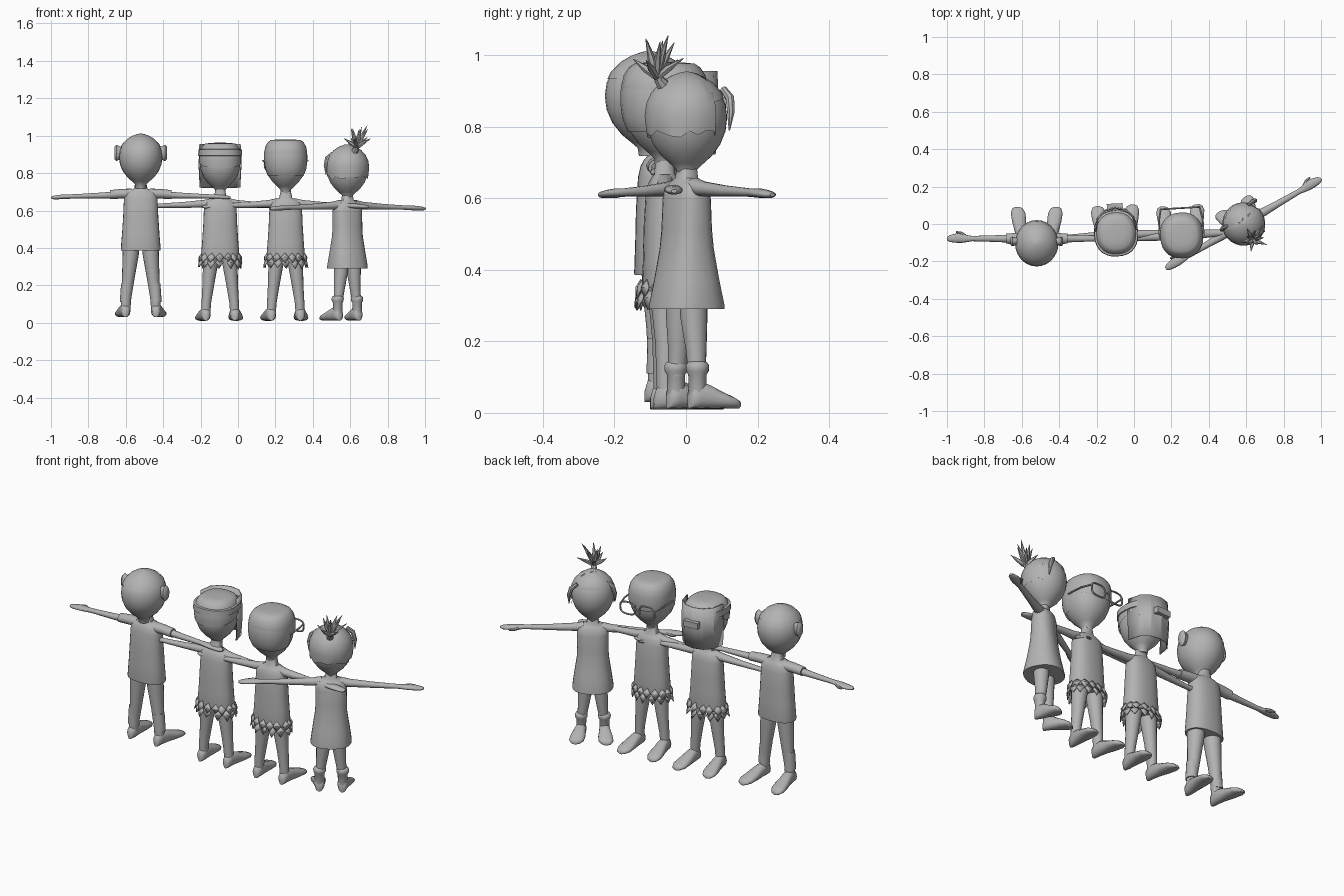
import bpy, bmesh, math, random
from mathutils import Vector, Matrix

if "Cube" in bpy.data.objects:
    bpy.data.objects.remove(bpy.data.objects["Cube"])
random.seed(3)

mat = bpy.data.materials.new("plain grey")
mat.diffuse_color = (0.45, 0.45, 0.45, 1)
mat.use_nodes = True
mat.node_tree.nodes["Principled BSDF"].inputs["Base Color"].default_value = mat.diffuse_color
place = Matrix()          # current figure's position and turn


def finish(name, bm, angle=40, thick=0):
    bmesh.ops.recalc_face_normals(bm, faces=bm.faces)
    bm.transform(place)
    me = bpy.data.meshes.new(name)
    bm.to_mesh(me)
    bm.free()
    me.materials.append(mat)
    ob = bpy.data.objects.new(name, me)
    bpy.context.collection.objects.link(ob)
    if thick:
        m = ob.modifiers.new("thickness", 'SOLIDIFY')
        m.thickness = thick
        m.offset = 0
    bpy.ops.object.select_all(action='DESELECT')
    bpy.context.view_layer.objects.active = ob
    ob.select_set(True)
    bpy.ops.object.shade_smooth_by_angle(angle=math.radians(angle))
    return ob


def skin(bm, rings, caps=True):
    vs = [[bm.verts.new(p) for p in r] for r in rings]
    n = len(vs[0])
    for a, b in zip(vs, vs[1:]):
        for i in range(n):
            bm.faces.new((a[i], a[(i + 1) % n], b[(i + 1) % n], b[i]))
    if caps:
        bm.faces.new(vs[0])
        bm.faces.new(vs[-1])
    return bm


def tube(name, secs, axis='z', n=20, e=1.0, cut=None, jag=0):
    """Loft of (x, y, z, r1, r2) sections across an axis; e < 1 is boxier."""
    rings = []
    for x, y, z, r1, r2 in secs:
        ring = []
        for i in range(n):
            t = 2 * math.pi * i / n
            c, s = math.cos(t), math.sin(t)
            u = r1 * math.copysign(abs(c) ** e, c)
            v = r2 * math.copysign(abs(s) ** e, s)
            off = {'z': (u, v, 0), 'x': (0, u, v), 'y': (u, 0, v)}[axis]
            ring.append(Vector((x, y, z)) + Vector(off))
        rings.append(ring)
    bm = skin(bmesh.new(), rings)
    for co, no in cut or []:
        bmesh.ops.bisect_plane(bm, geom=bm.verts[:] + bm.edges[:] + bm.faces[:],
                               plane_co=co, plane_no=no, clear_inner=True)
    if jag:         # ragged lower rim
        for v in bm.verts:
            if v.is_boundary:
                v.co.z += random.uniform(-jag, jag * .3)
    return finish(name, bm, 50)


def strand(name, pts, radii, n=8):
    """Round rod along a path."""
    pts = [Vector(p) for p in pts]
    last = len(pts) - 1
    loop = last > 2 and (pts[0] - pts[-1]).length < 1e-4
    rings = []
    for i, p in enumerate(pts):
        d = pts[1] - pts[-2] if loop and i in (0, last) else pts[min(i + 1, last)] - pts[max(i - 1, 0)]
        d.normalize()
        u = d.cross(Vector((.05, 1, .1))).normalized()
        v = d.cross(u)
        rings.append([p + radii[i] * (math.cos(2 * math.pi * k / n) * u + math.sin(2 * math.pi * k / n) * v)
                      for k in range(n)])
    return finish(name, skin(bmesh.new(), rings, not loop))


# head profile: (height from centre, width), both relative to the radius
ROUND = [(-1.35, .23), (-1.16, .26), (-1.02, .42), (-.85, .62), (-.58, .83), (-.27, .96), (.05, 1.0), (.35, .96),
         (.6, .84), (.82, .63), (.97, .38), (1.05, .15), (1.07, .02)]
FLAT = ROUND[:7] + [(.35, 1.0), (.6, .94), (.78, .82), (.86, .7), (.89, .4), (.9, .02)]


def head(name, prof, y, c, rx, ry, e=1.0, s=1.0, cut=None, jag=0):
    secs = [(0, y, c + .12 * h * s, rx * w * s, ry * w * s) for h, w in prof]
    return tube(name, secs, n=28, e=e, cut=cut, jag=jag)


def limbs(sz, reach, hip, foot, stance, toe, leg_r, splay=.015, sleeve=False, sock=False):
    for k, side in ((-1, "left"), (1, "right")):
        # arm with flat hand
        tube(side + "_arm", [(k * x * reach, y, sz + dz, a, b) for x, y, dz, a, b in (
            (.10, 0, .002, .028, .025), (.20, 0, -.004, .024, .021), (.45, 0, -.01, .018, .016),
            (.72, 0, -.014, .014, .012), (.78, 0, -.015, .019, .012), (.84, .003, -.016, .026, .013),
            (.91, .002, -.018, .024, .012), (.97, 0, -.02, .018, .01), (1, 0, -.02, .008, .005))], 'x', 14)
        strand(side + "_thumb", [(k * reach * .80, .015, sz - .016), (k * reach * .85, .03, sz - .018),
                                 (k * reach * .90, .036, sz - .02)], [.01, .009, .004])
        if sleeve:
            tube(side + "_sleeve", [(k * .05, 0, sz, .034, .027), (k * .10, 0, sz, .03, .026),
                                    (k * .165, 0, sz - .005, .027, .024)], 'x', 16)
        # leg
        ax = stance
        tube(side + "_leg", [(k * ax * .62, 0, hip + .03, leg_r * 1.25, leg_r * 1.3),
                             (k * ax * .66, 0, hip - .03, leg_r * 1.2, leg_r * 1.25),
                             (k * ax * .82, .002, (hip + foot) / 2 + .02, leg_r * .92, leg_r * .95),
                             (k * ax * .95, 0, foot + .1, leg_r * .76, leg_r * .8),
                             (k * ax, 0, foot + .025, leg_r * .7, leg_r * .75)], n=16)
        # foot, splayed a little
        tube(side + "_foot", [(k * (ax + max(t, 0) * splay), toe * t, foot + h, w, h) for t, w, h in (
            (-.22, .01, .016), (-.17, .021, .03), (0, .027, .038), (.25, .031, .034), (.55, .038, .024),
            (.8, .039, .017), (.95, .028, .012), (1, .01, .006))], 'y', 16, .85)
        if sleeve:      # trouser cuff
            tube(side + "_cuff", [(k * ax * .93, 0, foot + .18, .029, .031),
                                  (k * ax, 0, foot + .08, .03, .032)], n=16)
        if sock:
            tube(side + "_sock", [(k * ax, 0, foot + h, r, r) for h, r in (
                (.03, .025), (.095, .026), (.105, .032), (.12, .033), (.13, .027), (.132, .02))], n=16)


def leaf_skirt(z, rx, ry):
    bm = bmesh.new()
    for row, (z0, ln, flare, count) in enumerate(((z + .028, .05, .016, 15), (z, .052, .017, 14))):
        for i in range(count):
            t = 2 * math.pi * (i + .5 * row) / count + random.uniform(-.08, .08)
            o = Vector((math.cos(t), math.sin(t), 0))
            w = Vector((-o.y * rx, o.x * ry, 0)).normalized() * .022
            top = Vector((o.x * rx, o.y * ry, z0))
            mid = top + o * flare * .6 - Vector((0, 0, ln * .45))
            tip = top + o * flare * random.uniform(.5, 1.4) - Vector((0, 0, ln * random.uniform(.9, 1.15)))
            a, b, c, d, m = [bm.verts.new(p) for p in (top, mid - w, tip, mid + w, mid + o * .005)]
            for f in ((a, b, m), (b, c, m), (c, d, m), (d, a, m)):
                bm.faces.new(f)
    finish("leaf_skirt", bm, 25, .004)


def torso(name, hem, sz, prof):
    tube(name, [(0, 0, hem + (sz - hem) * t, a, b) for t, a, b in prof], n=28, e=.85)


def box(name, loc, size):
    bm = bmesh.new()
    bmesh.ops.create_cube(bm, size=1)
    bm.transform(Matrix.Translation(loc) @ Matrix.Diagonal((*size, 1)))
    finish(name, bm)


SHIRT = [(0, .106, .066), (.02, .107, .067), (.3, .1, .064), (.6, .094, .062), (.9, .09, .056),
         (1.0, .086, .049), (1.05, .066, .041), (1.09, .036, .031), (1.25, .026, .026)]
VEST = [(t, a * .97, b * .94) for t, a, b in SHIRT]

# ---- first figure: shirt, trousers, big ears
place = Matrix.Translation((-.52, -.078, 0))
torso("shirt", .385, .69, SHIRT)
limbs(.69, .48, .39, .03, .082, .17, .036, .022, sleeve=True)
head("head", ROUND, -.025, .88, .116, .124)
head("hair_cap", ROUND, -.025, .88, .116, .124, s=1.025, cut=[((0, -.02, .94), (0, -.05, 1))])
for k in (-1, 1):
    tube("ear", [(k * x, -.015, .908, a, b) for x, a, b in (
        (.098, .018, .03), (.118, .022, .038), (.13, .026, .044), (.139, .02, .034), (.141, .006, .01))], 'x', 16)

# ---- second figure: face shield and leaf skirt
place = Matrix.Translation((-.095, -.06, 0)) @ Matrix.Rotation(.05, 4, 'Z')
torso("vest", .34, .64, VEST)
limbs(.64, .445, .35, .01, .078, .16, .034)
leaf_skirt(.345, .1, .065)
head("head", FLAT, .01, .85, .108, .114, .9)
head("hair", FLAT, .01, .852, .11, .116, .88, s=1.03, cut=[((0, .01, .86), (0, -.3, 1))])
tube("shield_strap", [(0, .01, z, r, r * 1.05) for z, r in (
    (.892, .112), (.894, .118), (.926, .116), (.928, .11))], n=28, e=.85)
bm = bmesh.new()
rows = [[bm.verts.new((sx * math.cos(math.pi * i / 6), .025 + dp * math.sin(math.pi * i / 6) ** .8, z))
         for i in range(7)] for z, sx, dp in ((.955, .108, .12), (.84, .112, .125), (.722, .106, .115))]
for a, b in zip(rows, rows[1:]):
    for i in range(6):
        bm.faces.new((a[i], a[i + 1], b[i + 1], b[i]))
finish("face_shield", bm, 20, .006)
box("shield_window", (0, .152, .865), (.085, .035, .034))

# ---- third figure: spectacles and leaf skirt
place = Matrix.Translation((.255, -.06, 0)) @ Matrix.Rotation(.06, 4, 'Z')
torso("vest", .34, .64, VEST)
limbs(.64, .445, .35, .01, .078, .16, .034)
leaf_skirt(.345, .1, .065)
head("head", FLAT, 0, .852, .11, .115, .92)
head("hair", [(h + (.12 if h > .3 else 0), w) for h, w in FLAT], 0, .855, .112, .118, .87, s=1.03,
     cut=[((0, 0, .87), (0, .3, 1))])
# back of the hair hangs lower than the fringe
head("back_hair", FLAT, -.002, .857, .112, .118, .87, s=1.03,
     cut=[((0, 0, 0), (0, -1, 0)), ((0, 0, .785), (0, 0, 1))])
for k in (-1, 1):
    pts = []
    for i in range(21):
        t = 2 * math.pi * i / 20
        c, s = math.cos(t), math.sin(t)
        pts.append((k * .058 + .046 * math.copysign(abs(c) ** .7, c), .145,
                    .845 + .034 * math.copysign(abs(s) ** .7, s)))
    pts[-1] = pts[0]
    strand("spectacle_frame", pts, [.005] * 21, 6)
    strand("spectacle_arm", [(k * .104, .145, .86), (k * .117, .08, .866), (k * .118, -.01, .866)], [.005] * 3, 6)
strand("spectacle_bridge", [(-.013, .145, .85), (.013, .145, .85)], [.005] * 2, 6)

# ---- fourth figure: dress, fringe and top tuft
place = Matrix.Translation((.585, .002, 0)) @ Matrix.Rotation(math.radians(30), 4, 'Z')
torso("dress", .29, .63, [(0, .106, .1), (.03, .106, .1), (.25, .096, .083), (.5, .083, .068), (.65, .081, .062),
                          (.9, .082, .057), (1.0, .08, .05), (1.04, .06, .04), (1.08, .032, .03), (1.25, .024, .024)])
limbs(.63, .48, .30, .012, .06, .12, .031, .02, sock=True)
head("head", ROUND, 0, .82, .111, .114)
head("hair", ROUND, 0, .822, .113, .115, s=1.025, cut=[((0, 0, .86), (0, -.3, 1))], jag=.008)
head("back_hair", ROUND, 0, .822, .113, .115, s=1.03,
     cut=[((0, .03, 0), (0, -1, 0)), ((0, 0, .785), (0, 0, 1))], jag=.022)
for k, y in ((-1, .03), (1, .075)):
    strand("side_fringe", [(k * .075, y, .905), (k * .105, y + .004, .88), (k * .117, y, .84), (k * .117, y - .005, .79)],
           [.01, .013, .011, .002])
strand("tuft_base", [(0, -.065, .905), (.003, -.09, .93), (.006, -.1, .95)], [.022, .015, .013])
for i in range(11):
    t = 2 * math.pi * i / 11
    spread, up = (.085, .055) if i % 2 else (.05, .115)
    o = Vector((math.cos(t), math.sin(t) * .8, 0))
    b = Vector((.006, -.098, .935))
    up *= random.uniform(.85, 1.05)
    strand("tuft_spike", [b, b + o * spread * .45 + Vector((0, 0, up * .5)), b + o * spread + Vector((.01, 0, up))],
           [.008, .011, .001], 6)
